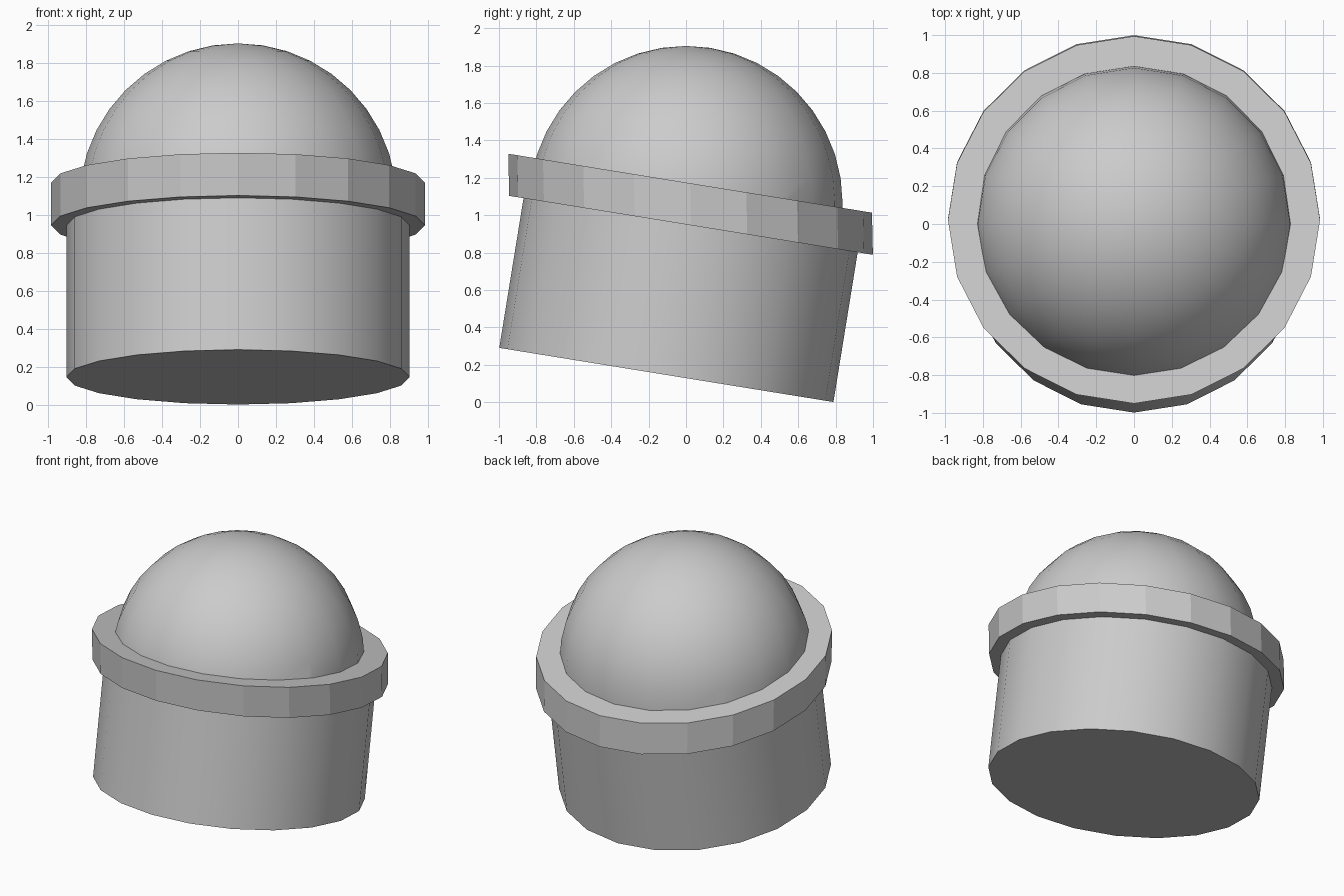
import bpy, bmesh
from math import sin, cos, pi, radians
from mathutils import Matrix, Vector

if "Cube" in bpy.data.objects:
    bpy.data.objects.remove(bpy.data.objects["Cube"])

TILT = radians(9.2)
SIDES = 20
ROT = Matrix.Rotation(-TILT, 4, 'X')  # leans the axis toward +y


def ring(bm, radius, centre):
    """Tilted circle of vertices around a centre point."""
    return [bm.verts.new(ROT @ Vector((radius * sin(2 * pi * i / SIDES),
                                       radius * cos(2 * pi * i / SIDES), 0)) + Vector(centre))
            for i in range(SIDES)]


def bridge(bm, a, b):
    for i in range(SIDES):
        j = (i + 1) % SIDES
        bm.faces.new((a[i], a[j], b[j], b[i]))


def finish(name, bm, smooth):
    bmesh.ops.recalc_face_normals(bm, faces=bm.faces)
    mesh = bpy.data.meshes.new(name)
    bm.to_mesh(mesh)
    bm.free()
    ob = bpy.data.objects.new(name, mesh)
    bpy.context.collection.objects.link(ob)
    if smooth:
        bpy.ops.object.select_all(action='DESELECT')
        ob.select_set(True)
        bpy.context.view_layer.objects.active = ob
        bpy.ops.object.shade_smooth_by_angle(angle=radians(35))
    return ob


# Leaning drum body
bm = bmesh.new()
low = Vector((0, -0.105, 0.146))
axis = ROT.to_3x3() @ Vector((0, 0, 1))
a, b = ring(bm, 0.905, low), ring(bm, 0.905, low + axis * 0.88)
bridge(bm, a, b)
bm.faces.new(a)
bm.faces.new(b)
finish("body", bm, True)

# Faceted collar: tilted rims with upright sides
bm = bmesh.new()
a, b = ring(bm, 0.985, (0, 0.027, 0.946)), ring(bm, 0.985, (0, 0.022, 1.171))
bridge(bm, a, b)
bm.faces.new(a)
bm.faces.new(b)
finish("collar", bm, False)

# Upright dome, trimmed along the collar plane
bm = bmesh.new()
bmesh.ops.create_uvsphere(bm, u_segments=SIDES, v_segments=20, radius=0.837,
                          matrix=Matrix.Translation((0, 0, 1.068)))
# straight skirt below the equator
for v in bm.verts:
    if v.co.z < 1.06:
        r = v.co.xy.length
        if r > 1e-4:
            v.co.xy *= 0.837 / r
bmesh.ops.bisect_plane(bm, geom=bm.verts[:] + bm.edges[:] + bm.faces[:],
                       plane_co=(0, 0.022, 1.15), plane_no=axis, clear_inner=True)
finish("dome", bm, True)
